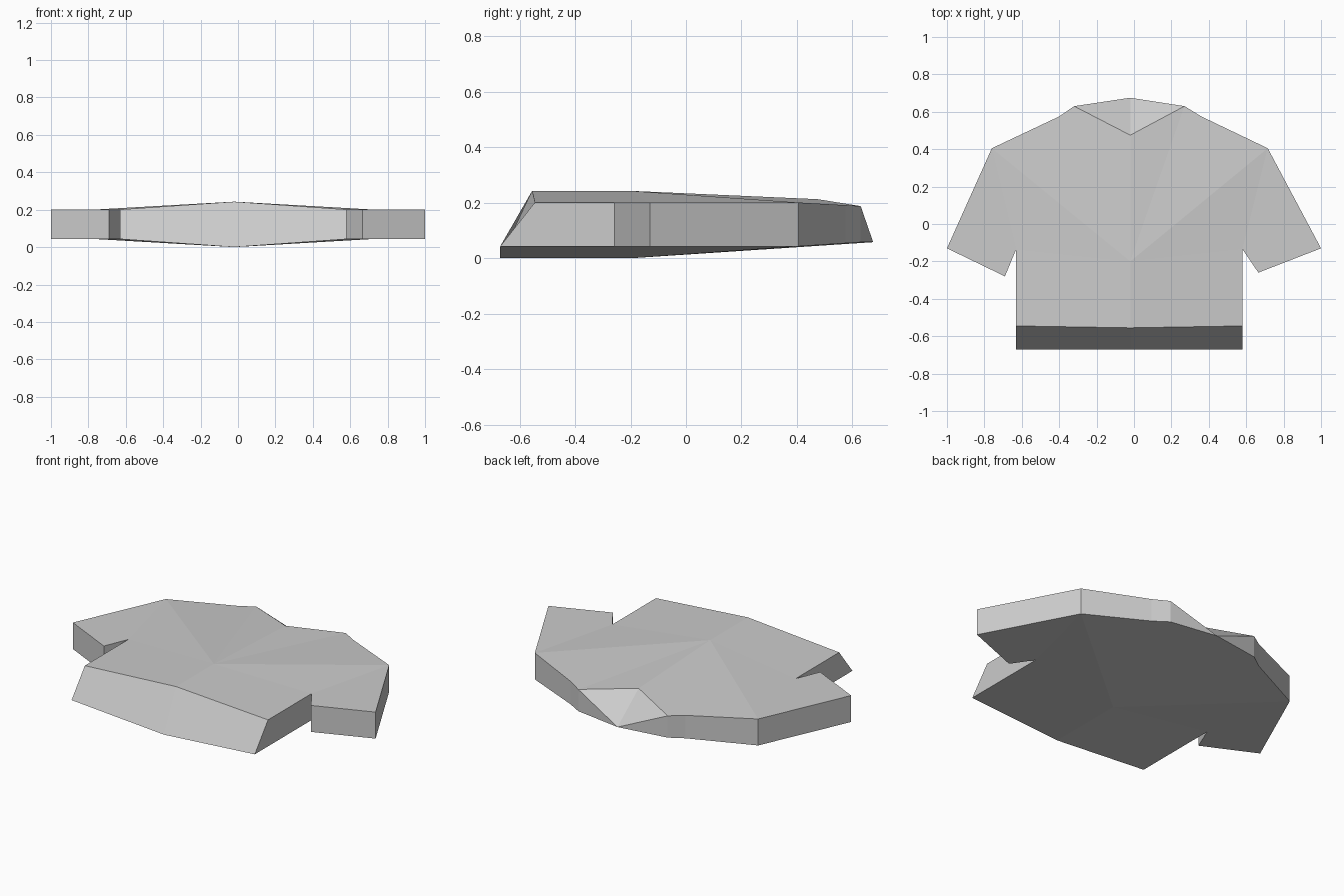
import bpy
import bmesh

cube = bpy.data.objects.get("Cube")
if cube:
    bpy.data.objects.remove(cube, do_unlink=True)

# Single cloth colour
GREY = (0.6, 0.6, 0.6, 1.0)
cloth = bpy.data.materials.new("grey_cloth")
cloth.use_nodes = True
cloth.diffuse_color = GREY
cloth.node_tree.nodes["Principled BSDF"].inputs["Base Color"].default_value = GREY

MID_X = -0.02
SIDE_TOP, SIDE_LOW = 0.203, 0.045      # heights of the flat sleeves
# Half outlines from collar to hem: collar, shoulder, sleeve top, cuff outer, cuff inner, armpit
LEFT = [(0.27, 0.63), (0.36, 0.575), (0.715, 0.405), (1.0, -0.13), (0.665, -0.26), (0.58, -0.135)]
RIGHT = [(-0.32, 0.63), (-0.40, 0.575), (-0.76, 0.405), (-1.0, -0.13), (-0.69, -0.28), (-0.63, -0.135)]


def panel(bm, collar, centre, hem, hem_y, side_z, collar_z):
    """Half-shared front or back panel; returns its closed outline of vertices."""
    neck = bm.verts.new((MID_X, *collar))
    belly = bm.verts.new((MID_X, -0.2, centre))
    hem_mid = bm.verts.new((MID_X, *hem))
    sides = []
    for outline in (LEFT, RIGHT):
        heights = [collar_z, collar_z * 0.75 + side_z * 0.25] + [side_z] * 4
        ring = [bm.verts.new((x, y, z)) for (x, y), z in zip(outline, heights)]
        ring.append(bm.verts.new((outline[-1][0], hem_y, side_z)))
        tip, shoulder, sleeve, cuff_out, cuff_in, armpit, corner = ring
        # Chest fan around the belly point, flat sleeve, lower body
        for a, b in ((neck, tip), (tip, shoulder), (shoulder, sleeve), (sleeve, armpit)):
            bm.faces.new((belly, a, b))
        bm.faces.new((sleeve, cuff_out, cuff_in, armpit))
        bm.faces.new((belly, armpit, corner, hem_mid))
        sides.append(ring)
    return [neck] + sides[0] + [hem_mid] + sides[1][::-1]


bm = bmesh.new()
# Upper panel with a V neck, lower panel with a raised collar and longer hem
upper = panel(bm, (0.475, 0.215), 0.245, (-0.555, 0.245), -0.545, SIDE_TOP, 0.19)
lower = panel(bm, (0.675, 0.06), 0.002, (-0.67, 0.002), -0.67, SIDE_LOW, 0.06)

# Side walls joining the two panels
for i in range(len(upper)):
    j = (i + 1) % len(upper)
    if upper[0] in (upper[i], upper[j]):
        # Collar slope folds from the V point to the back of the neck
        tip = j if i == 0 else i
        bm.faces.new((upper[0], upper[tip], lower[0]))
        bm.faces.new((upper[tip], lower[tip], lower[0]))
    else:
        bm.faces.new((upper[i], upper[j], lower[j], lower[i]))
bmesh.ops.recalc_face_normals(bm, faces=bm.faces[:])

# Rest exactly on the ground
lowest = min(v.co.z for v in bm.verts)
bmesh.ops.translate(bm, verts=bm.verts[:], vec=(0, 0, -lowest))

mesh = bpy.data.meshes.new("shirt")
bm.to_mesh(mesh)
bm.free()
mesh.materials.append(cloth)
shirt = bpy.data.objects.new("shirt", mesh)
bpy.context.collection.objects.link(shirt)
